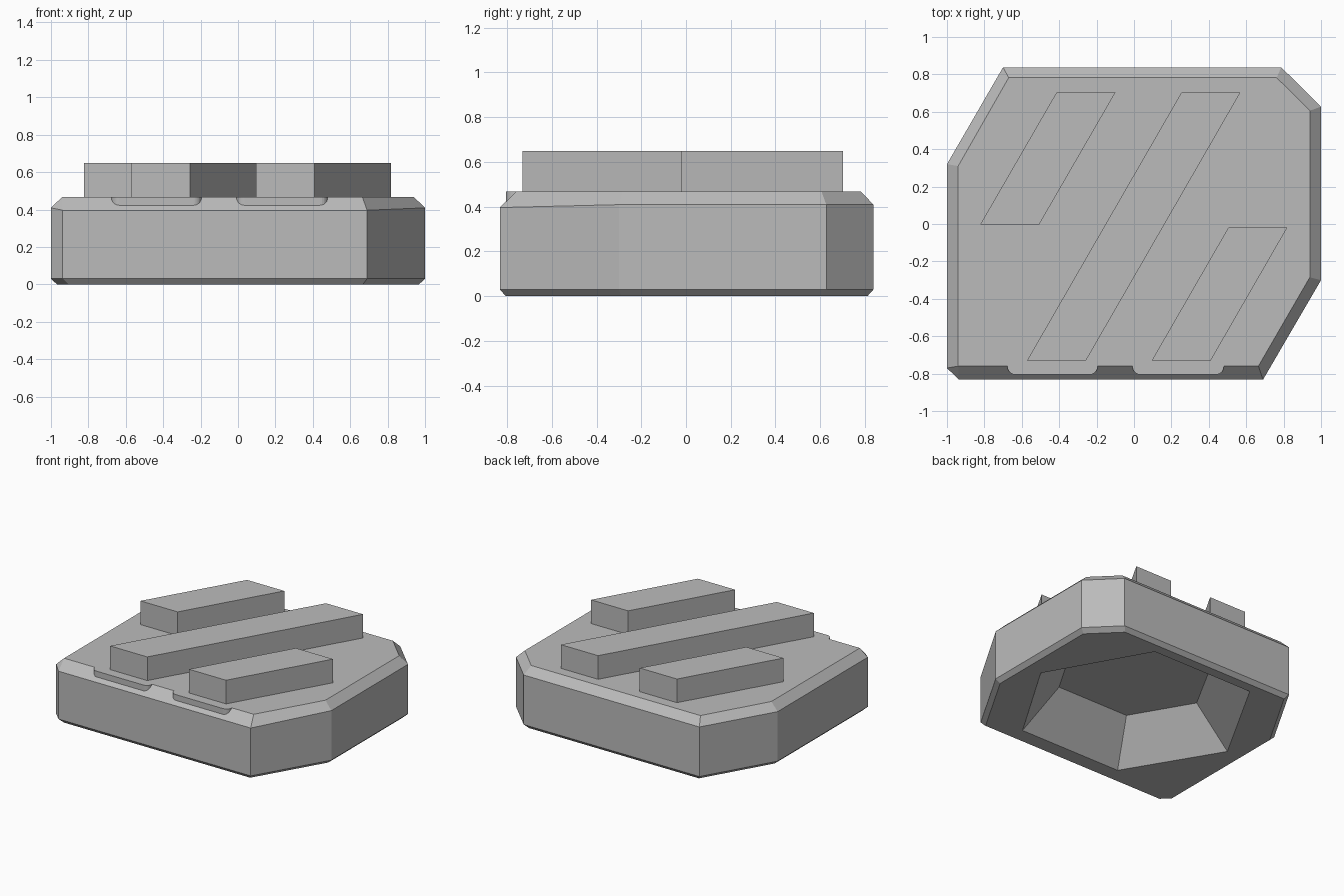
import bpy, bmesh, math

cube = bpy.data.objects.get("Cube")
if cube:
    bpy.data.objects.remove(cube, do_unlink=True)

# One plain grey for everything
GREY = (0.5, 0.5, 0.5, 1)
grey = bpy.data.materials.new("plain grey")
grey.use_nodes = True
grey.diffuse_color = GREY
grey.node_tree.nodes["Principled BSDF"].inputs["Base Color"].default_value = GREY


def finish(bm, name):
    bmesh.ops.remove_doubles(bm, verts=bm.verts, dist=0.0005)
    bmesh.ops.recalc_face_normals(bm, faces=bm.faces)
    mesh = bpy.data.meshes.new(name)
    bm.to_mesh(mesh)
    bm.free()
    mesh.materials.append(grey)
    obj = bpy.data.objects.new(name, mesh)
    bpy.context.collection.objects.link(obj)
    return obj


def add_ring(bm, points):
    return [bm.verts.new(p) for p in points]


def bridge(bm, low, high):
    for i in range(len(low)):
        j = (i + 1) % len(low)
        bm.faces.new((low[i], low[j], high[j], high[i]))


def prism(name, outline, z0, z1):
    bm = bmesh.new()
    low = add_ring(bm, [(x, y, z0) for x, y in outline])
    high = add_ring(bm, [(x, y, z1) for x, y in outline])
    bridge(bm, low, high)
    bm.faces.new(low)
    bm.faces.new(high)
    return finish(bm, name)


def hexagon(half_top, half_mid, y_top, y_mid, y_low, z):
    return [(half_top, y_top, z), (half_mid, y_mid, z), (half_top, y_low, z),
            (-half_top, y_low, z), (-half_mid, y_mid, z), (-half_top, y_top, z)]


# Base block: chamfered outline with a tapered hexagonal hollow below
TOP = 0.467
outer = [(-0.70, 0.838), (0.787, 0.838), (1, 0.627), (1, -0.30),
         (0.69, -0.832), (-0.937, -0.832), (-1, -0.77), (-1, 0.32)]
inner = [(-0.67, 0.782), (0.763, 0.782), (0.94, 0.606), (0.94, -0.285),
         (0.665, -0.76), (-0.94, -0.76), (-0.94, -0.76), (-0.94, 0.31)]

bm = bmesh.new()
foot = add_ring(bm, [(x * 0.968, y * 0.968, 0) for x, y in outer])
wall = add_ring(bm, [(x, y, 0.03) for x, y in outer])
shoulder = add_ring(bm, [(x, y, 0.396 if y < -0.8 else 0.409) for x, y in outer])
rim = add_ring(bm, [(x, y, TOP) for x, y in inner])
for low, high in ((foot, wall), (wall, shoulder), (shoulder, rim)):
    bridge(bm, low, high)
bm.faces.new(rim)

mouth = add_ring(bm, hexagon(0.43, 0.845, 0.736, 0.0, -0.69, 0))
ceiling = add_ring(bm, hexagon(0.305, 0.567, 0.475, 0.0, -0.445, 0.285))
bridge(bm, mouth, ceiling)
bm.faces.new(ceiling)
edges = [bm.edges.get((ring[i - 1], ring[i]))
         for ring in (foot, mouth) for i in range(len(ring))]
bmesh.ops.triangle_fill(bm, edges=edges, use_beauty=True, normal=(0, 0, -1))
finish(bm, "base_block")


# Two rounded tabs on the front edge
def tab(name, x0, x1):
    r, front = 0.042, -0.805
    outline = [(x1, -0.75), (x0, -0.75)]
    for cx, start in ((x0 + r, math.pi), (x1 - r, 1.5 * math.pi)):
        for k in range(7):
            a = start + k * math.pi / 12
            outline.append((cx + r * math.cos(a), front + r + r * math.sin(a)))
    prism(name, outline, 0.40, TOP)


tab("front_tab_right", -0.677, -0.195)
tab("front_tab_left", -0.008, 0.48)


# Slanted raised bars
def bar(name, x0, y0, x1, y1, width=0.315):
    prism(name, [(x0, y0), (x0 + width, y0), (x1 + width, y1), (x1, y1)], 0.45, 0.648)


bar("short_bar_back", -0.823, -0.004, -0.415, 0.702)
bar("long_bar", -0.572, -0.73, 0.253, 0.702)
bar("short_bar_front", 0.095, -0.73, 0.504, -0.02)
